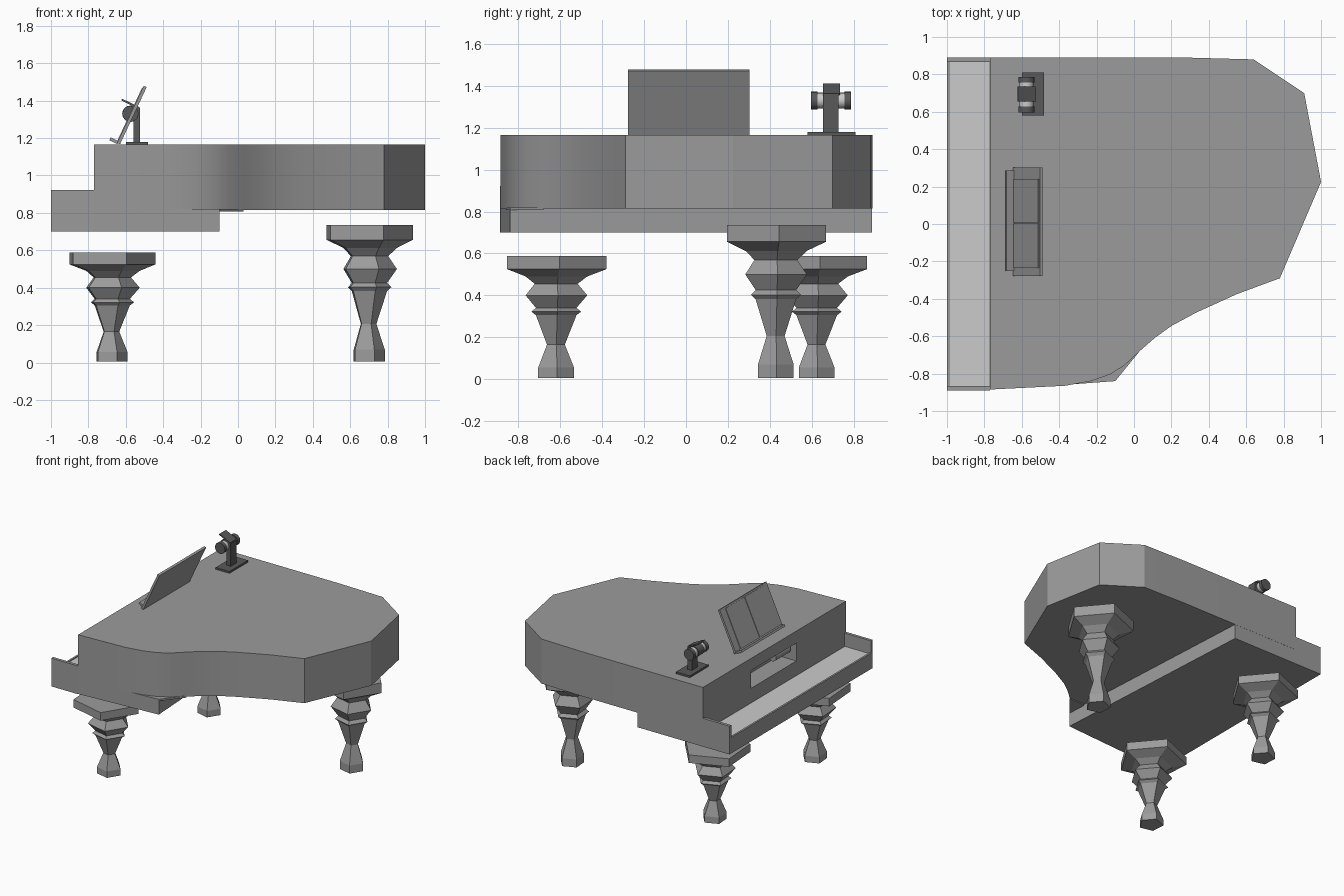
import bpy, bmesh, math
from mathutils import Matrix, Vector

if "Cube" in bpy.data.objects:
    bpy.data.objects.remove(bpy.data.objects["Cube"])


def material(name, v):
    m = bpy.data.materials.new(name)
    m.diffuse_color = (v, v, v, 1)
    m.use_nodes = True
    m.node_tree.nodes["Principled BSDF"].inputs["Base Color"].default_value = m.diffuse_color
    return m


body = material("body_grey", 0.33)
light = material("ivory_grey", 0.8)
dark = material("dark_grey", 0.10)


def finish(name, bm, mat=body):
    bmesh.ops.recalc_face_normals(bm, faces=bm.faces)
    me = bpy.data.meshes.new(name)
    bm.to_mesh(me)
    bm.free()
    ob = bpy.data.objects.new(name, me)
    bpy.context.collection.objects.link(ob)
    me.materials.append(mat)
    return ob


def smooth(ob, angle=30):
    bpy.ops.object.select_all(action='DESELECT')
    ob.select_set(True)
    bpy.context.view_layer.objects.active = ob
    bpy.ops.object.shade_smooth_by_angle(angle=math.radians(angle))


def box(name, x, y, z, mat=body, matrix=Matrix()):
    """Box given by its min/max ranges, then moved by a matrix."""
    bm = bmesh.new()
    bmesh.ops.create_cube(bm, size=1)
    for v in bm.verts:
        v.co = Vector([r[0] + (c + 0.5) * (r[1] - r[0]) for c, r in zip(v.co, (x, y, z))])
    bm.transform(matrix)
    return finish(name, bm, mat)


def prism(name, outline, z0, z1):
    bm = bmesh.new()
    face = bm.faces.new([bm.verts.new((x, y, z0)) for x, y in outline])
    ext = bmesh.ops.extrude_face_region(bm, geom=[face])
    for v in ext["geom"]:
        if isinstance(v, bmesh.types.BMVert):
            v.co.z = z1
    return finish(name, bm)


def rod(name, x, z, y0, y1, r, mat=body, n=16):
    """Cylinder along y."""
    bm = bmesh.new()
    bmesh.ops.create_cone(bm, cap_ends=True, segments=n, radius1=r, radius2=r, depth=y1 - y0)
    bm.transform(Matrix.Translation((x, (y0 + y1) / 2, z)) @ Matrix.Rotation(math.pi / 2, 4, 'X'))
    ob = finish(name, bm, mat)
    smooth(ob, 40)
    return ob


def leg(name, x, y, stretch):
    """Five-sided turned leg with a wide top plate."""
    profile = [(.09, .005), (.09, .055), (.045, .165), (.102, .305), (.125, .322), (.102, .34),
               (.155, .40), (.108, .455), (.155, .49), (.25, .525), (.25, .588)]
    bm = bmesh.new()
    rings = []
    for r, z in profile:
        cx = x if r > .2 else x + .01
        rings.append([bm.verts.new((cx + r * math.cos(a), y + r * math.sin(a), z * stretch))
                      for a in (math.radians(72 * i + 4) for i in range(5))])
    for a, b in zip(rings, rings[1:]):
        for i in range(5):
            bm.faces.new((a[i], a[(i + 1) % 5], b[(i + 1) % 5], b[i]))
    bm.faces.new(rings[0][::-1])
    bm.faces.new(rings[-1])
    return finish(name, bm)


# Main case with the curved side
case = prism("case", [
    (-.77, .89), (.27, .89), (.64, .88), (.91, .70), (1.0, .225), (.78, -.29), (.55, -.375),
    (.33, -.475), (.20, -.545), (.11, -.61), (.03, -.68), (-.05, -.755), (-.13, -.805),
    (-.23, -.84), (-.37, -.865), (-.77, -.885)], .815, 1.165)

# Slot in the case front with a roll inside
slot = box("slot_cutter", (-.9, -.62), (-.27, .29), (.93, 1.07))
slot.hide_render = True
mod = case.modifiers.new("slot", 'BOOLEAN')
mod.object = slot
mod.operation = 'DIFFERENCE'
mod.solver = 'EXACT'
bpy.context.view_layer.objects.active = case
bpy.ops.object.modifier_apply(modifier=mod.name)
bpy.data.objects.remove(slot)
smooth(case, 25)
rod("slot_roll", -.70, 1.02, -.25, -.07, .035)

# Key bed with slanted rear, corner lip, cheeks, rail and keys
prism("key_bed", [(-.985, .889), (-.20, .889), (-.10, -.84), (-.77, -.885), (-.985, -.889)],
      .70, .815)
prism("corner_lip", [(-.37, -.86), (-.10, -.84), (.03, -.68), (-.10, -.68)], .807, .82)
for side, s in (("left", 1), ("right", -1)):
    box(f"cheek_{side}", (-1, -.77), sorted((s * .866, s * .889)), (.70, .922))
box("key_rail", (-1, -.985), (-.866, .866), (.70, .825))
box("keys", (-.985, -.775), (-.866, .866), (.80, .818), light)

# Legs
for side, s in (("left", 1), ("right", -1)):
    leg(f"front_leg_{side}", -.69, s * .622, 1)
leg("back_leg", .685, .427, 1.25)

# Music desk: tilted board, two pages and a ledge
tilt = Matrix.Translation((-.638, 0, 1.17)) @ Matrix.Rotation(math.radians(25), 4, 'Y')
box("desk_board", (-.009, .008), (-.277, .302), (0, .337), body, tilt)
for i, y in enumerate(((-.235, .003), (.009, .24))):
    box(f"page_{i}", (-.013, -.008), y, (.005, .325), body, tilt)
box("desk_ledge", (-.053, -.005), (-.25, .287), (-.005, .012), body, tilt)

# Lamp
box("lamp_base", (-.60, -.48), (.58, .81), (1.163, 1.18), dark)
box("lamp_post", (-.56, -.523), (.655, .727), (1.175, 1.36), dark)
rod("lamp_barrel", -.575, 1.33, .62, .76, .038, light)
rod("lamp_middle", -.575, 1.33, .655, .727, .044, dark)
for i, y in enumerate((.597, .757)):
    rod(f"lamp_cap_{i}", -.575, 1.33, y, y + .03, .043, dark)
shade = Matrix.Translation((-.575, 0, 1.383)) @ Matrix.Rotation(math.radians(26), 4, 'Y')
box("lamp_shade", (-.052, .052), (.655, .735), (-.005, .005), dark, shade)
